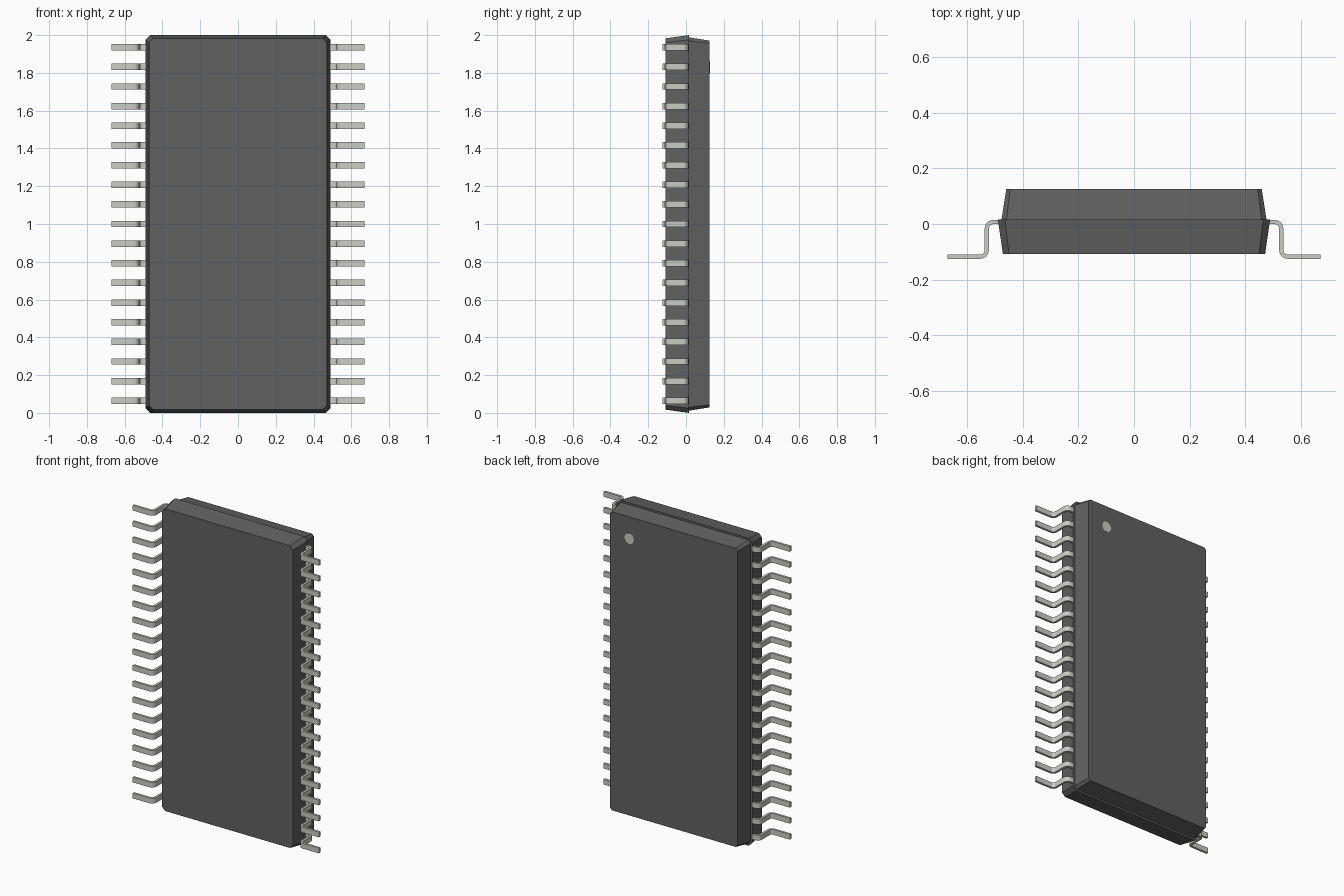
import bpy, bmesh
from math import sin, cos, pi

if "Cube" in bpy.data.objects:
    bpy.data.objects.remove(bpy.data.objects["Cube"])


def material(name, rgb):
    m = bpy.data.materials.new(name)
    m.diffuse_color = (*rgb, 1)
    m.use_nodes = True
    m.node_tree.nodes["Principled BSDF"].inputs["Base Color"].default_value = m.diffuse_color
    return m


plastic = material("dark_plastic", (0.12, 0.12, 0.12))
metal = material("tin_plating", (0.6, 0.6, 0.57))


def loft(name, rings, mat):
    """Closed solid through rings of matching points."""
    bm = bmesh.new()
    loops = [[bm.verts.new(p) for p in ring] for ring in rings]
    n = len(loops[0])
    for a, b in zip(loops, loops[1:]):
        for i in range(n):
            bm.faces.new((a[i], a[(i + 1) % n], b[(i + 1) % n], b[i]))
    bm.faces.new(loops[0])
    bm.faces.new(loops[-1])
    bmesh.ops.recalc_face_normals(bm, faces=bm.faces)
    mesh = bpy.data.meshes.new(name)
    bm.to_mesh(mesh)
    bm.free()
    mesh.materials.append(mat)
    ob = bpy.data.objects.new(name, mesh)
    bpy.context.collection.objects.link(ob)
    return ob


def outline(hx, hz, c, y):
    """Rectangle with clipped corners, centred on z = 1."""
    quarter = [(hx, hz - c), (hx - c, hz)]
    half = quarter + [(-x, z) for x, z in reversed(quarter)]
    return [(x, y, 1 + z) for x, z in half + [(-x, -z) for x, z in half]]


# Moulded body: two tapered halves with a small step at the parting line
loft("body_front", [outline(0.471, 0.983, 0.022, -0.108),
                    outline(0.489, 1.0, 0.025, 0.016)], plastic)
loft("body_back", [outline(0.476, 0.988, 0.018, 0.016),
                   outline(0.459, 0.971, 0.014, 0.125)], plastic)

# Pin one mark on the back face
mark = [(0.32 + 0.034 * cos(2 * pi * i / 32), 1.83 + 0.034 * sin(2 * pi * i / 32))
        for i in range(32)]
loft("pin_one_mark", [[(x, y, z) for x, z in mark] for y in (0.12, 0.1258)], metal)

# Gull-wing lead: centre line as (x, y, tangent angle), with two round bends
LEG, TOP, FOOT, R, T, W = 0.529, 0.007, -0.1175, 0.024, 0.0075, 0.017
path = [(0.44, TOP, 0)]
for i in range(9):
    a = pi / 2 * i / 8
    path.append((LEG - R + R * sin(a), TOP - R + R * cos(a), -a))
for i in range(9):
    a = pi / 2 * (1 - i / 8)
    path.append((LEG + R - R * sin(a), FOOT + R - R * cos(a), -a))
path.append((0.67, FOOT, 0))

PITCH = 0.104
rings = []
for x, y, a in path:
    rings.append([(x - s * T * sin(a), y + s * T * cos(a), 1 - 9 * PITCH + w * W)
                  for s, w in ((1, 1), (1, -1), (-1, -1), (-1, 1))])
leads = loft("leads", rings, metal)

bpy.context.view_layer.objects.active = leads
leads.select_set(True)
bpy.ops.object.shade_smooth_by_angle(angle=pi / 6)

# Nineteen leads per side, on both sides
arr = leads.modifiers.new("row", 'ARRAY')
arr.count = 19
arr.use_relative_offset = False
arr.use_constant_offset = True
arr.constant_offset_displace = (0, 0, PITCH)
mir = leads.modifiers.new("both_sides", 'MIRROR')
mir.use_axis = (True, False, False)
mir.use_mirror_merge = False
